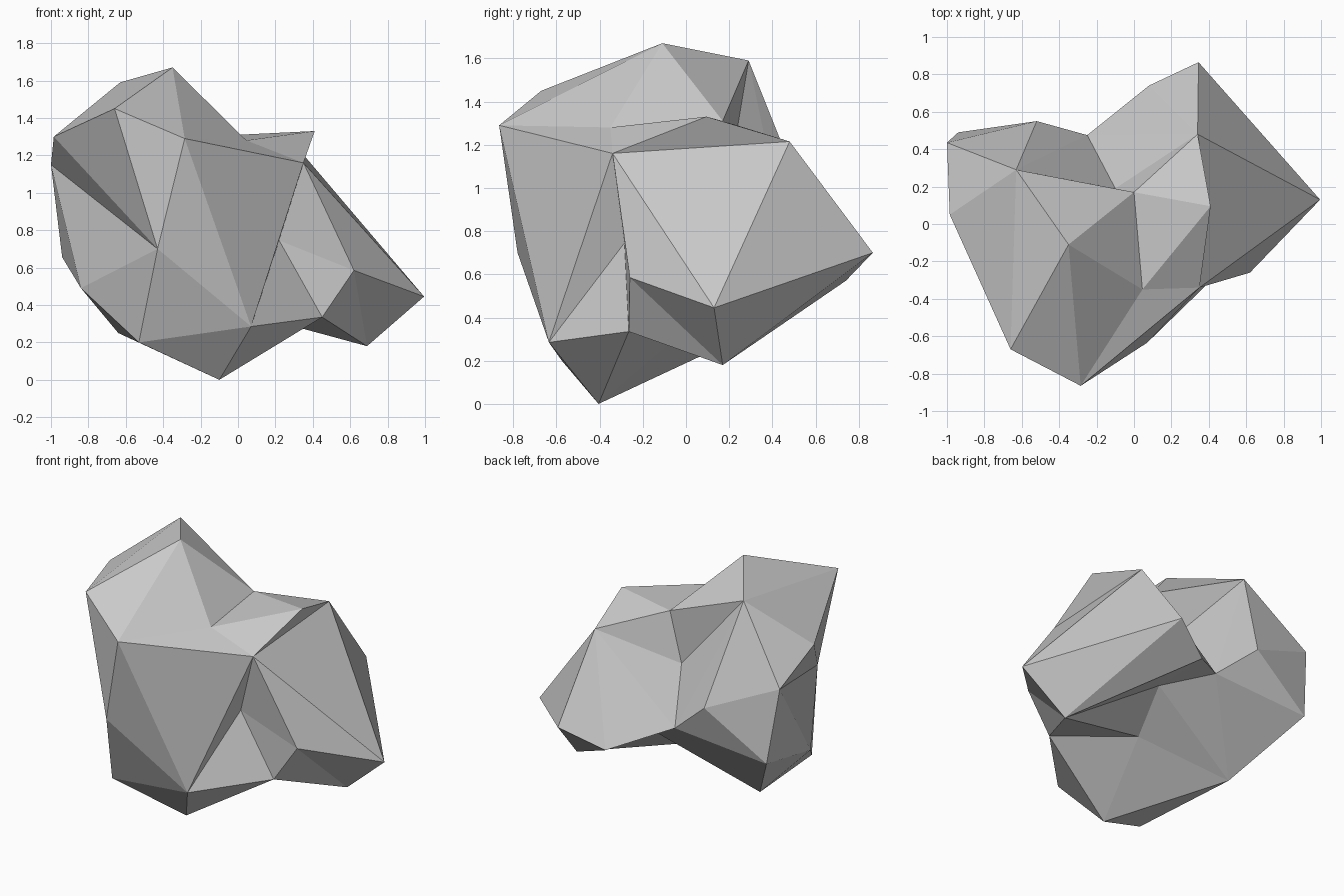
import bpy
import bmesh

# Corner points of the boulder, keyed by a short label
corners = {
    # upper lobe
    "A": (-0.35, -0.11, 1.67), "B": (-0.63, 0.29, 1.59), "C": (-0.66, -0.67, 1.45),
    "D": (-0.985, 0.05, 1.30), "E": (-1.0, 0.435, 1.15), "K": (-0.285, -0.865, 1.29),
    # shelf
    "U": (0.41, 0.095, 1.33), "V": (0.0, 0.17, 1.31), "W": (0.045, -0.35, 1.28),
    "X": (0.34, 0.48, 1.215), "L": (0.35, -0.34, 1.16),
    # left and front flank
    "F": (-0.94, 0.49, 0.655), "G": (-0.84, -0.12, 0.49), "J": (-0.43, -0.78, 0.70),
    "Q": (0.22, -0.285, 0.745),
    # right lobe
    "P": (0.62, -0.26, 0.585), "R": (0.995, 0.13, 0.445), "S": (0.69, 0.17, 0.18),
    "Y": (0.345, 0.865, 0.70), "Z": (0.08, 0.74, 0.57),
    # back hollow
    "a": (-0.52, 0.55, 0.94), "b": (-0.25, 0.475, 0.705), "c": (-0.10, 0.19, 0.99),
    # underside
    "H": (-0.64, 0.13, 0.25), "I": (-0.53, -0.575, 0.20), "M": (0.07, -0.635, 0.285),
    "N": (-0.10, -0.405, 0.0), "O": (0.45, -0.265, 0.335),
    "e": (0.07, 0.32, 0.57), "f": (-0.01, 0.03, 0.37),
}

# Facets as fans: a hub corner followed by the rim around it
fans = ["ABCKWVB", "JCDEGIMKC", "BCDEabcV", "LMKWUXRPQM", "HFbefNIGF",
        "SYZefOPRY", "XUVcbZYR", "MINOQ", "FGEab", "WUV", "QPO", "OfN", "eZb"]

bm = bmesh.new()
verts = {name: bm.verts.new(co) for name, co in corners.items()}
for hub, *rim in fans:
    for p, q in zip(rim, rim[1:]):
        bm.faces.new((verts[hub], verts[p], verts[q]))
bmesh.ops.recalc_face_normals(bm, faces=bm.faces[:])

# Flat-shaded boulder
mesh = bpy.data.meshes.new("boulder")
bm.to_mesh(mesh)
bm.free()
boulder = bpy.data.objects.new("boulder", mesh)
bpy.context.collection.objects.link(boulder)
